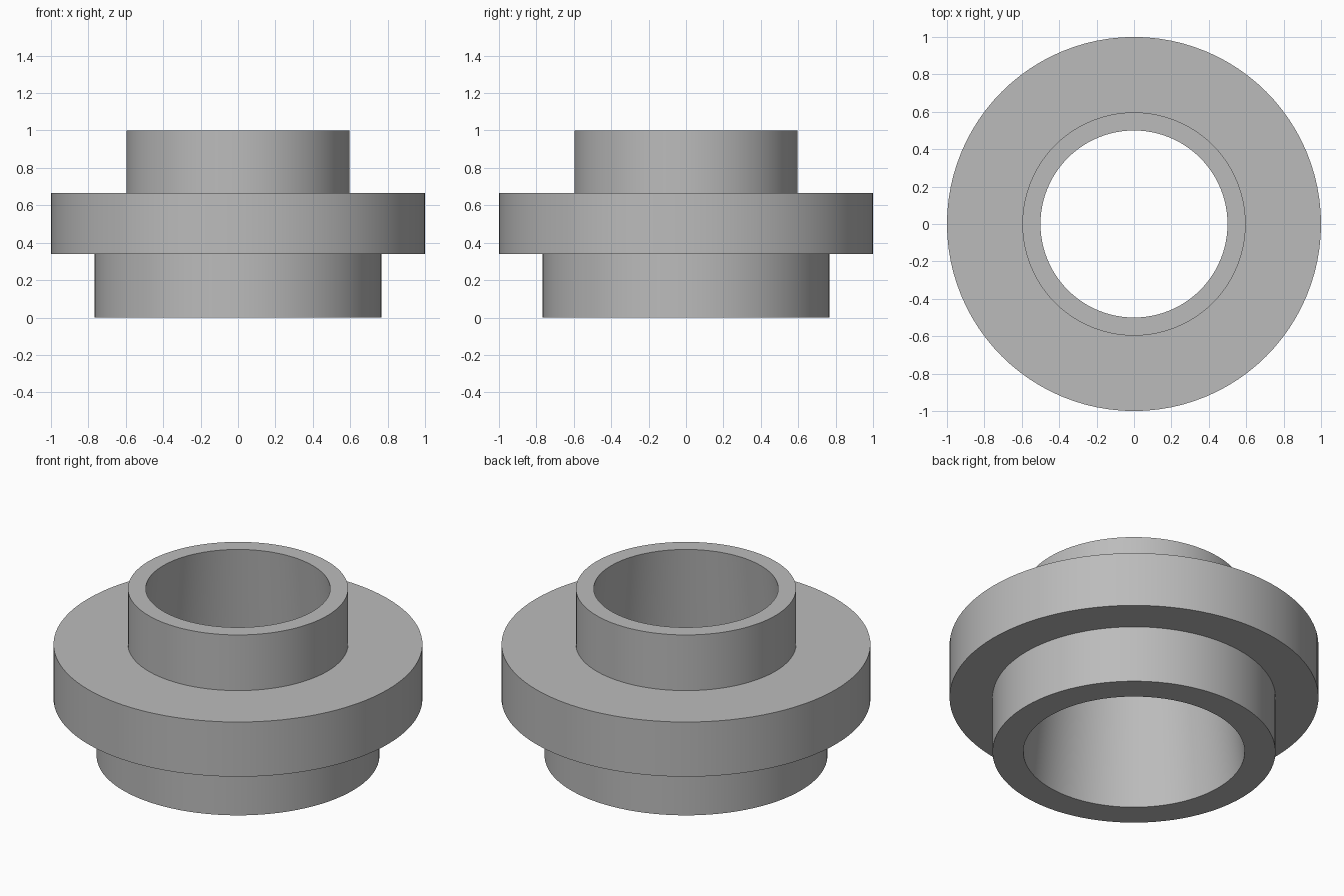
import bpy
import bmesh
import math

old = bpy.data.objects.get("Cube")
if old:
    bpy.data.objects.remove(old, do_unlink=True)

SEGMENTS = 96


def make_material(name, color):
    mat = bpy.data.materials.new(name)
    mat.use_nodes = True
    mat.diffuse_color = color
    mat.node_tree.nodes["Principled BSDF"].inputs["Base Color"].default_value = color
    return mat


def lathe(name, profile, mat):
    """Revolve a closed (radius, height) profile around z."""
    bm = bmesh.new()
    rings = []
    for r, z in profile:
        angles = [2 * math.pi * i / SEGMENTS for i in range(SEGMENTS)]
        rings.append([bm.verts.new((r * math.cos(a), r * math.sin(a), z)) for a in angles])
    for k, low in enumerate(rings):
        high = rings[(k + 1) % len(rings)]
        for i in range(SEGMENTS):
            j = (i + 1) % SEGMENTS
            bm.faces.new((low[i], low[j], high[j], high[i]))
    bmesh.ops.recalc_face_normals(bm, faces=bm.faces)
    mesh = bpy.data.meshes.new(name)
    bm.to_mesh(mesh)
    bm.free()
    mesh.materials.append(mat)
    obj = bpy.data.objects.new(name, mesh)
    bpy.context.collection.objects.link(obj)
    bpy.ops.object.select_all(action="DESELECT")
    obj.select_set(True)
    bpy.context.view_layer.objects.active = obj
    bpy.ops.object.shade_smooth_by_angle(angle=math.radians(30))
    return obj


grey = make_material("plain grey", (0.5, 0.5, 0.5, 1))

# Stepped collar: base ring, wide flange, narrow neck, tapered bore
lathe("flanged_collar", [
    (0.6, 0), (0.767, 0), (0.767, 0.34),
    (1, 0.34), (1, 0.667),
    (0.597, 0.667), (0.597, 1), (0.5, 1),
], grey)
